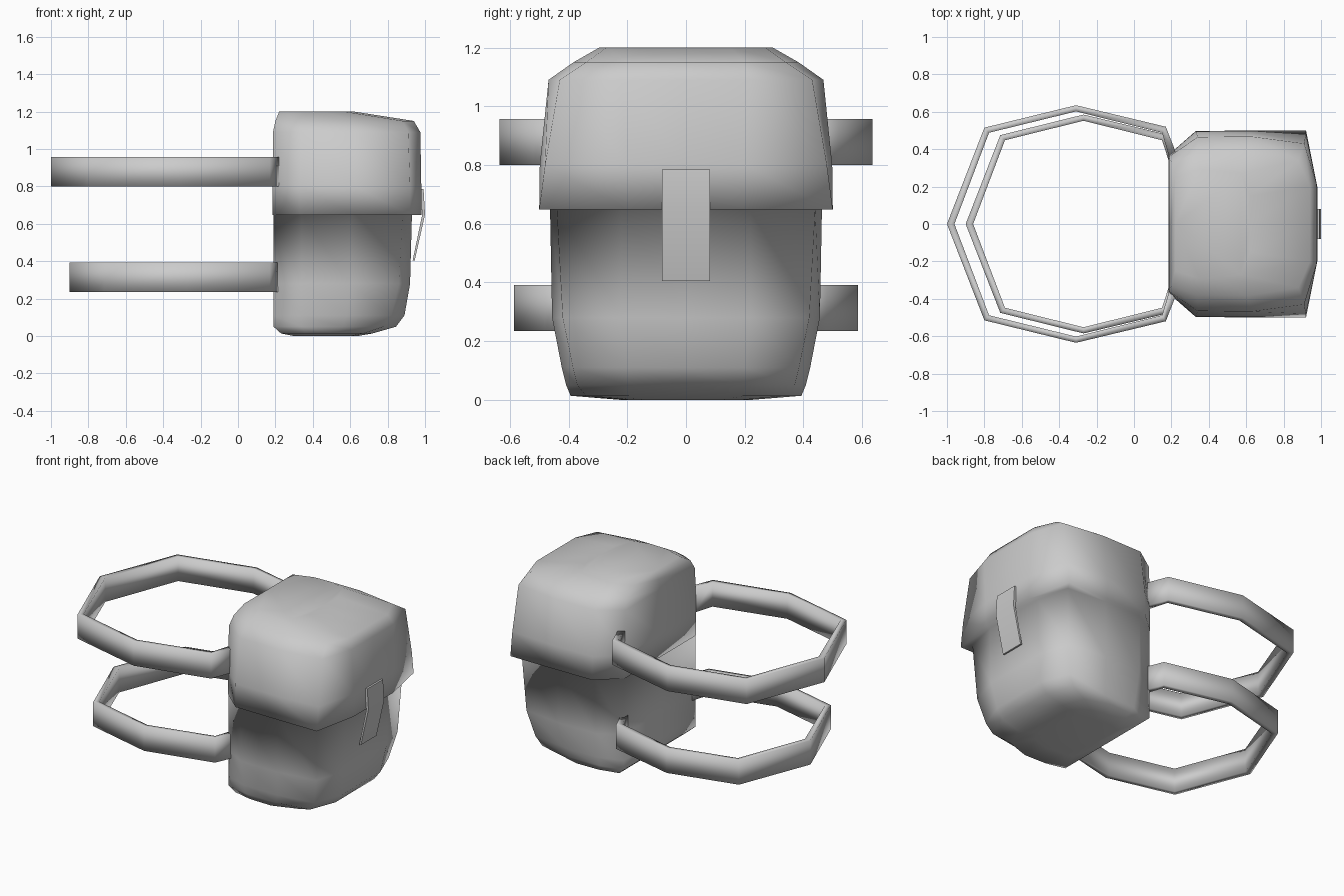
import bpy, bmesh, math
from mathutils import Vector

if "Cube" in bpy.data.objects:
    bpy.data.objects.remove(bpy.data.objects["Cube"], do_unlink=True)

grey = bpy.data.materials.new("light grey")
grey.use_nodes = True
grey.diffuse_color = (0.6, 0.6, 0.6, 1)
grey.node_tree.nodes["Principled BSDF"].inputs["Base Color"].default_value = (0.6, 0.6, 0.6, 1)


def loft(name, rings, closed=False, caps=True, angle=180):
    """Skin a list of equal-length rings of points into one smooth object."""
    bm = bmesh.new()
    rows = [[bm.verts.new(p) for p in ring] for ring in rings]
    n = len(rows[0])
    for i in range(len(rows) if closed else len(rows) - 1):
        a, b = rows[i], rows[(i + 1) % len(rows)]
        for k in range(n):
            bm.faces.new((a[k], a[(k + 1) % n], b[(k + 1) % n], b[k]))
    if caps and not closed:
        bm.faces.new(rows[0])
        bm.faces.new(rows[-1])
    bmesh.ops.recalc_face_normals(bm, faces=bm.faces)
    me = bpy.data.meshes.new(name)
    bm.to_mesh(me)
    bm.free()
    me.materials.append(grey)
    ob = bpy.data.objects.new(name, me)
    bpy.context.collection.objects.link(ob)
    bpy.ops.object.select_all(action='DESELECT')
    ob.select_set(True)
    bpy.context.view_layer.objects.active = ob
    bpy.ops.object.shade_smooth_by_angle(angle=math.radians(angle))
    return ob


def bag_ring(z, xb, yb, x1, yw, xc, yc, xf, yf):
    """Horizontal slice: flat back, chamfered back corners, rounded front."""
    half = [(xb, yb), (x1, yw), ((x1 + xc) / 2, yw + 0.003), (xc, yc), (xf, yf)]
    pts = [(xb, 0)] + half + [(xf, 0)] + [(x, -y) for x, y in reversed(half)]
    return [Vector((x, y, z)) for x, y in pts]


# Bag: rounded pouch, overhanging lip, then the domed flap
slices = [
    (0.000, 0.30, 0.20, 0.36, 0.22, 0.60, 0.19, 0.64, 0.12),
    (0.014, 0.23, 0.36, 0.36, 0.39, 0.67, 0.34, 0.72, 0.20),
    (0.050, 0.19, 0.37, 0.34, 0.405, 0.78, 0.37, 0.845, 0.20),
    (0.110, 0.19, 0.37, 0.34, 0.42, 0.82, 0.385, 0.89, 0.20),
    (0.280, 0.19, 0.37, 0.34, 0.453, 0.86, 0.42, 0.92, 0.22),
    (0.650, 0.19, 0.37, 0.34, 0.460, 0.88, 0.44, 0.93, 0.22),
    (0.648, 0.185, 0.37, 0.33, 0.497, 0.92, 0.50, 0.98, 0.20),
    (0.800, 0.185, 0.37, 0.33, 0.495, 0.92, 0.48, 0.98, 0.20),
    (1.090, 0.187, 0.36, 0.34, 0.465, 0.91, 0.43, 0.975, 0.22),
    (1.150, 0.20, 0.33, 0.34, 0.38, 0.88, 0.34, 0.94, 0.20),
    (1.200, 0.22, 0.25, 0.35, 0.292, 0.57, 0.27, 0.62, 0.15),
]
loft("bag_body", [bag_ring(*s) for s in slices])


# Shoulder loops: flat bands following a mirrored faceted path
def band(name, outer, inner, z0, z1):
    def mirrored(p):
        return p + [(x, -y) for x, y in reversed(p[:-1])]
    rings = []
    for (ox, oy), (ix, iy) in zip(mirrored(outer), mirrored(inner)):
        rings.append([(ox, oy, z0), (ox, oy, z1), (ix, iy, z1), (ix, iy, z0)])
    loft(name, rings)


band("upper_strap",
     [(0.225, 0.38), (0.17, 0.52), (-0.31, 0.635), (-0.80, 0.515), (-1.0, 0)],
     [(0.188, 0.36), (0.15, 0.488), (-0.31, 0.602), (-0.775, 0.488), (-0.96, 0)],
     0.80, 0.957)
band("lower_strap",
     [(0.225, 0.35), (0.17, 0.48), (-0.27, 0.585), (-0.715, 0.475), (-0.90, 0)],
     [(0.188, 0.33), (0.15, 0.448), (-0.27, 0.552), (-0.69, 0.448), (-0.86, 0)],
     0.235, 0.392)

# Closure tab: thin bent strip hanging from the flap
tab = [(0.972, 0.785), (0.992, 0.785), (1.0, 0.65), (0.945, 0.405),
       (0.934, 0.405), (0.985, 0.65)]
loft("closure_tab", [[(x, y, z) for x, z in tab] for y in (-0.081, 0.081)], angle=40)
